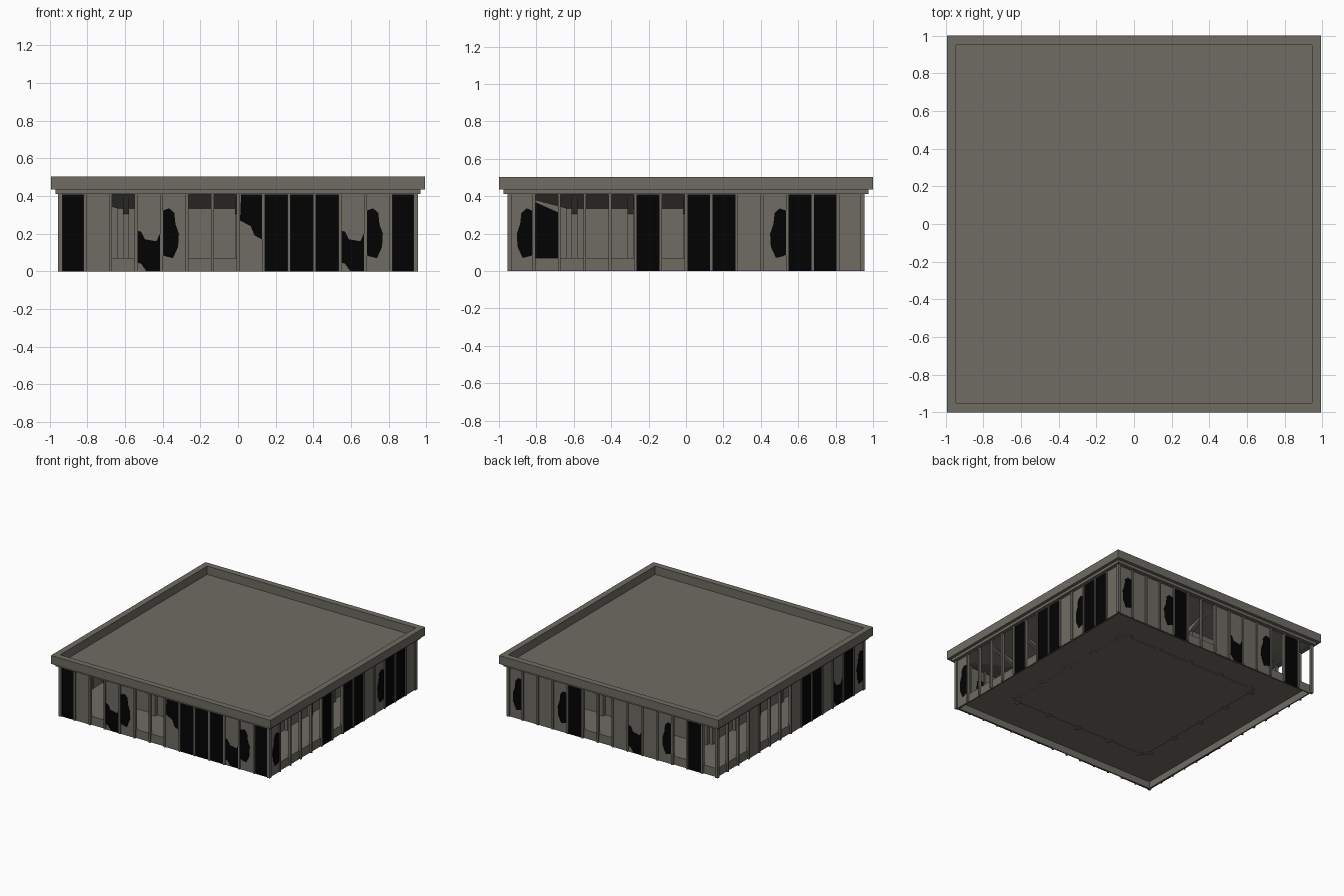
import bpy, bmesh, math
from mathutils import Matrix, Vector

if "Cube" in bpy.data.objects:
    bpy.data.objects.remove(bpy.data.objects["Cube"])


def mat(name, c):
    m = bpy.data.materials.new(name)
    m.diffuse_color = (*c, 1)
    m.use_nodes = True
    m.node_tree.nodes["Principled BSDF"].inputs["Base Color"].default_value = m.diffuse_color
    return m


CONCRETE = mat("grey concrete", (0.158, 0.149, 0.126))
GLASS = mat("black glass", (0.0008, 0.0008, 0.0008))


def finish(name, bm, material):
    bmesh.ops.recalc_face_normals(bm, faces=bm.faces[:])
    me = bpy.data.meshes.new(name)
    bm.to_mesh(me)
    bm.free()
    me.materials.append(material)
    ob = bpy.data.objects.new(name, me)
    bpy.context.collection.objects.link(ob)
    return ob


def box(bm, lo, hi, M=Matrix()):
    lo, hi = Vector(lo), Vector(hi)
    T = Matrix.Translation((lo + hi) / 2) @ Matrix.Diagonal((*(hi - lo), 1))
    bmesh.ops.create_cube(bm, size=1, matrix=M @ T)


def prism(bm, pts, offset, M):
    """Extrude a polygon of 3D points along offset."""
    off = Vector(offset)
    a = [bm.verts.new(M @ Vector(p)) for p in pts]
    b = [bm.verts.new(M @ (Vector(p) + off)) for p in pts]
    bm.faces.new(a)
    bm.faces.new(b[::-1])
    for i in range(len(a)):
        j = (i + 1) % len(a)
        bm.faces.new((a[i], b[i], b[j], a[j]))


def square_loft(bm, rings, close=False, sx=1):
    """Loft square sections given as (half width, z)."""
    loops = [[bm.verts.new((u * h * sx, v * h, z)) for u, v in
              ((-1, -1), (1, -1), (1, 1), (-1, 1))] for h, z in rings]
    pairs = list(zip(loops, loops[1:]))
    if close:
        pairs.append((loops[-1], loops[0]))
    else:
        bm.faces.new(loops[0])
        bm.faces.new(loops[-1])
    for a, b in pairs:
        for i in range(4):
            j = (i + 1) % 4
            bm.faces.new((a[i], a[j], b[j], b[i]))


SIDES = [Matrix.Rotation(math.pi / 2 * k, 4, 'Z') for k in range(4)]

# roof slab and raised parapet
bm = bmesh.new()
square_loft(bm, [(0.975, 0.412), (0.975, 0.435)], sx=0.995)
finish("roof_slab", bm, CONCRETE)
bm = bmesh.new()
square_loft(bm, [(1, 0.435), (1, 0.503), (0.95, 0.503), (0.95, 0.435)], True,
            sx=0.994)
finish("roof_parapet", bm, CONCRETE)

# sloping ceiling, inner core, floor and low kerb behind the glazing
CORE = 0.64
bm = bmesh.new()
square_loft(bm, [(CORE, 0.335), (0.93, 0.412)])
finish("sloped_ceiling", bm, CONCRETE)
bm = bmesh.new()
square_loft(bm, [(CORE, 0.05), (CORE, 0.338)])
finish("inner_core", bm, CONCRETE)
bm = bmesh.new()
square_loft(bm, [(0.935, 0.056), (0.935, 0.07)])
finish("floor", bm, CONCRETE)
bm = bmesh.new()
square_loft(bm, [(0.94, 0), (0.94, 0.07), (0.93, 0.07), (0.93, 0)], True)
finish("kerb", bm, CONCRETE)

# columns on the core with sloping brackets up to the roof edge
bm = bmesh.new()
for M in SIDES:
    for i in range(5):
        x = -0.595 + 0.2975 * i
        box(bm, (x - 0.016, -CORE - 0.03, 0.048), (x + 0.016, -CORE + 0.02, 0.34), M)
        prism(bm, [(x - 0.016, -0.63, 0.288), (x - 0.016, -0.90, 0.408),
                   (x - 0.016, -0.90, 0.412), (x - 0.016, -0.84, 0.412),
                   (x - 0.016, -0.63, 0.335)], (0.032, 0, 0), M)
finish("columns_and_brackets", bm, CONCRETE)

# mullions and top rail
N, HALF = 14, 0.948
STEP = 2 * HALF / N
bm = bmesh.new()
for M in SIDES:
    for i in range(N + 1):
        x = -HALF + STEP * i
        box(bm, (x - 0.007, -0.955, 0), (x + 0.007, -0.932, 0.412), M)
    box(bm, (-HALF, -0.950, 0.408), (HALF, -0.934, 0.413), M)
finish("mullions", bm, CONCRETE)

# wall panels, left to right seen from outside
# G grey, K black, O open, L black low part, U black high part, B/R black patch
WALLS = ["KGOLBOOUKKKLBK", "ROOOOKOKKGRKKG",
         "RGGRKOOGLGROKO", "OOOGOOOGKKGLKR"]
PATCH = {
    "L": [(0, .05), (0, .22), (.2, .21), (.35, .17), (.8, .16), (.97, .21),
          (1, 0.002), (.4, 0.002), (.2, .04)],
    "U": [(.08, .27), (.12, .408), (1, .408), (.95, .17), (.65, .19), (.5, .24)],
    "B": [(0, .09), (0, .32), (.3, .335), (.5, .31), (.55, .25), (.68, .2),
          (.65, .13), (.45, .07), (.15, .08)],
}
PATCH["R"] = [(1 - u, z) for u, z in PATCH["B"]]
grey, black = bmesh.new(), bmesh.new()
for M, wall in zip(SIDES, WALLS):
    for i, kind in enumerate(wall):
        x = -HALF + STEP * i
        if kind == "K":
            box(black, (x, -0.947, 0), (x + STEP, -0.943, 0.41), M)
        elif kind != "O":
            box(grey, (x, -0.946, 0), (x + STEP, -0.943, 0.41), M)
        if kind in PATCH:
            prism(black, [(x + u * STEP, -0.948, z) for u, z in PATCH[kind]],
                  (0, 0.007, 0), M)
finish("grey_panels", grey, CONCRETE)
finish("black_panels", black, GLASS)
